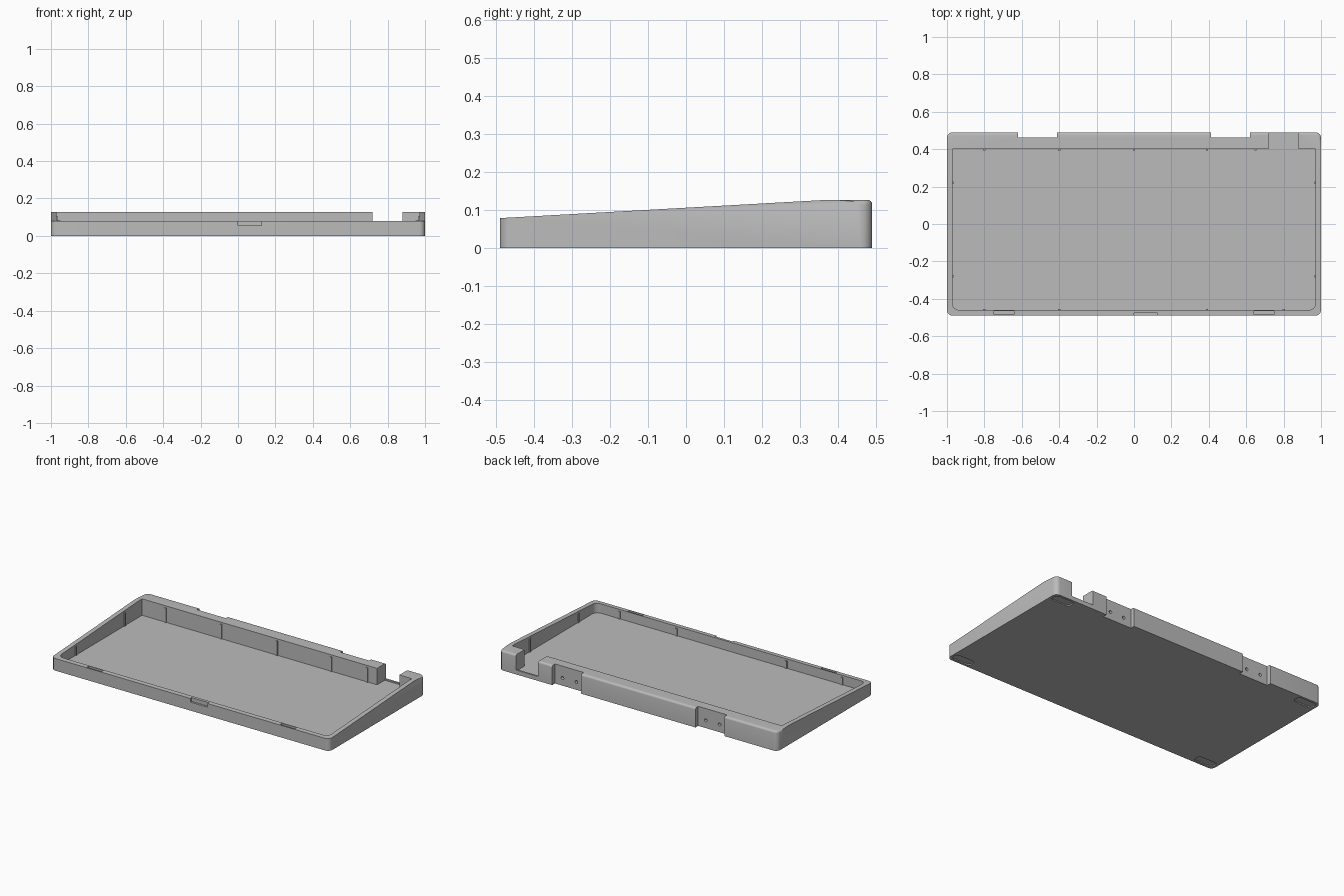
import bpy, bmesh
from math import radians

cube = bpy.data.objects.get("Cube")
if cube:
    bpy.data.objects.remove(cube, do_unlink=True)

grey = bpy.data.materials.new("grey plastic")
grey.use_nodes = True
color = (0.5, 0.5, 0.5, 1)
grey.diffuse_color = color
grey.node_tree.nodes["Principled BSDF"].inputs["Base Color"].default_value = color

FLOOR, TOP, FRONT = 0.02, 0.127, 0.079
BACK_Y, SLOPE_END = 0.49, 0.37


def rim(y):
    """Height of the sloping rim at depth y."""
    t = min(1, (y + BACK_Y) / (SLOPE_END + BACK_Y))
    return FRONT + (TOP - FRONT) * t


def bevel(bm, rule, radius, segments=6):
    edges = [e for e in bm.edges if rule(*[v.co for v in e.verts])]
    bmesh.ops.bevel(bm, geom=edges, offset=radius, segments=segments,
                    profile=0.5, affect='EDGES')


def upright(a, b):
    return abs(a.x - b.x) + abs(a.y - b.y) < 1e-5


def finish(bm, name):
    bmesh.ops.recalc_face_normals(bm, faces=bm.faces)
    mesh = bpy.data.meshes.new(name)
    bm.to_mesh(mesh)
    bm.free()
    mesh.materials.append(grey)
    ob = bpy.data.objects.new(name, mesh)
    bpy.context.collection.objects.link(ob)
    return ob


def box(name, x, y, z, radius=0, rule=upright):
    bm = bmesh.new()
    bmesh.ops.create_cube(bm, size=1)
    for v in bm.verts:
        v.co = [lo if c < 0 else hi for c, (lo, hi) in zip(v.co, (x, y, z))]
    if radius:
        bevel(bm, rule, radius)
    return finish(bm, name)


def cut(target, cutter):
    mod = target.modifiers.new("cut", 'BOOLEAN')
    mod.operation, mod.solver, mod.object = 'DIFFERENCE', 'EXACT', cutter
    bpy.context.view_layer.objects.active = target
    bpy.ops.object.modifier_apply(modifier=mod.name)
    bpy.data.objects.remove(cutter, do_unlink=True)


# Wedge shaped body from its side profile
bm = bmesh.new()
profile = [(-BACK_Y, 0), (BACK_Y, 0), (BACK_Y, TOP), (SLOPE_END, TOP), (-BACK_Y, FRONT)]
face = bm.faces.new([bm.verts.new((-1, y, z)) for y, z in profile])
side = bmesh.ops.extrude_face_region(bm, geom=[face])["geom"]
for v in side:
    if isinstance(v, bmesh.types.BMVert):
        v.co.x = 1
bevel(bm, upright, 0.03)
bevel(bm, lambda a, b: min(a.z, b.z) > TOP - 1e-4 and min(a.y, b.y) > BACK_Y - 0.031, 0.012, 4)
case = finish(bm, "case_body")

# Tray cavity, rounded at the front corners
cut(case, box("cavity", (-0.97, 0.97), (-0.46, 0.4), (FLOOR, 0.3), 0.035,
              lambda a, b: upright(a, b) and a.y < 0))

# Cable opening through the back wall, leaving a low sill
cut(case, box("cable_opening", (0.72, 0.88), (0.35, 0.478), (FLOOR, 0.3)))
cut(case, box("sill_opening", (0.72, 0.88), (0.47, 0.6), (0.028, 0.3)))

# Thumb notch and shallow slots in the front rim
cut(case, box("thumb_notch", (0, 0.125), (-0.6, -0.477), (0.055, 0.2)))
for s in (-1, 1):
    x = 0.695 * s
    cut(case, box("rim_slot", (x - 0.053, x + 0.053), (-0.485, -0.466), (0.065, 0.2)))

    # Back mounting recess with two screw holes
    x = 0.515 * s
    cut(case, box("mount_recess", (x - 0.104, x + 0.104), (0.462, 0.6), (-0.1, 0.3)))
    for dx in (-0.05, 0.05):
        bpy.ops.mesh.primitive_cylinder_add(vertices=20, radius=0.01, depth=0.04,
                                            location=(x + dx, 0.462, 0.05),
                                            rotation=(radians(90), 0, 0))
        cut(case, bpy.context.object)

    # Foot recesses underneath
    for t in (-1, 1):
        fx, fy = 0.915 * s, 0.447 * t
        cut(case, box("foot_recess", (fx - 0.07, fx + 0.07), (fy - 0.028, fy + 0.028),
                      (-0.05, 0.007), 0.026))

# Slim ribs standing against the cavity walls
def rib(name, x, y):
    box(name, (x - 0.006, x + 0.006), (y - 0.006, y + 0.006), (FLOOR - 0.002, rim(y) - 0.012))

for x in (-0.8, -0.4, 0, 0.39, 0.65):
    rib("back_rib", x, 0.4)
for x in (-0.8, -0.4, 0.39, 0.8):
    rib("front_rib", x, -0.46)
for y in (0.22, -0.28):
    for s in (-1, 1):
        rib("side_rib", 0.97 * s, y)

# Smooth the rounded corners only
bpy.ops.object.select_all(action='DESELECT')
case.select_set(True)
bpy.context.view_layer.objects.active = case
bpy.ops.object.shade_smooth_by_angle(angle=radians(30))
